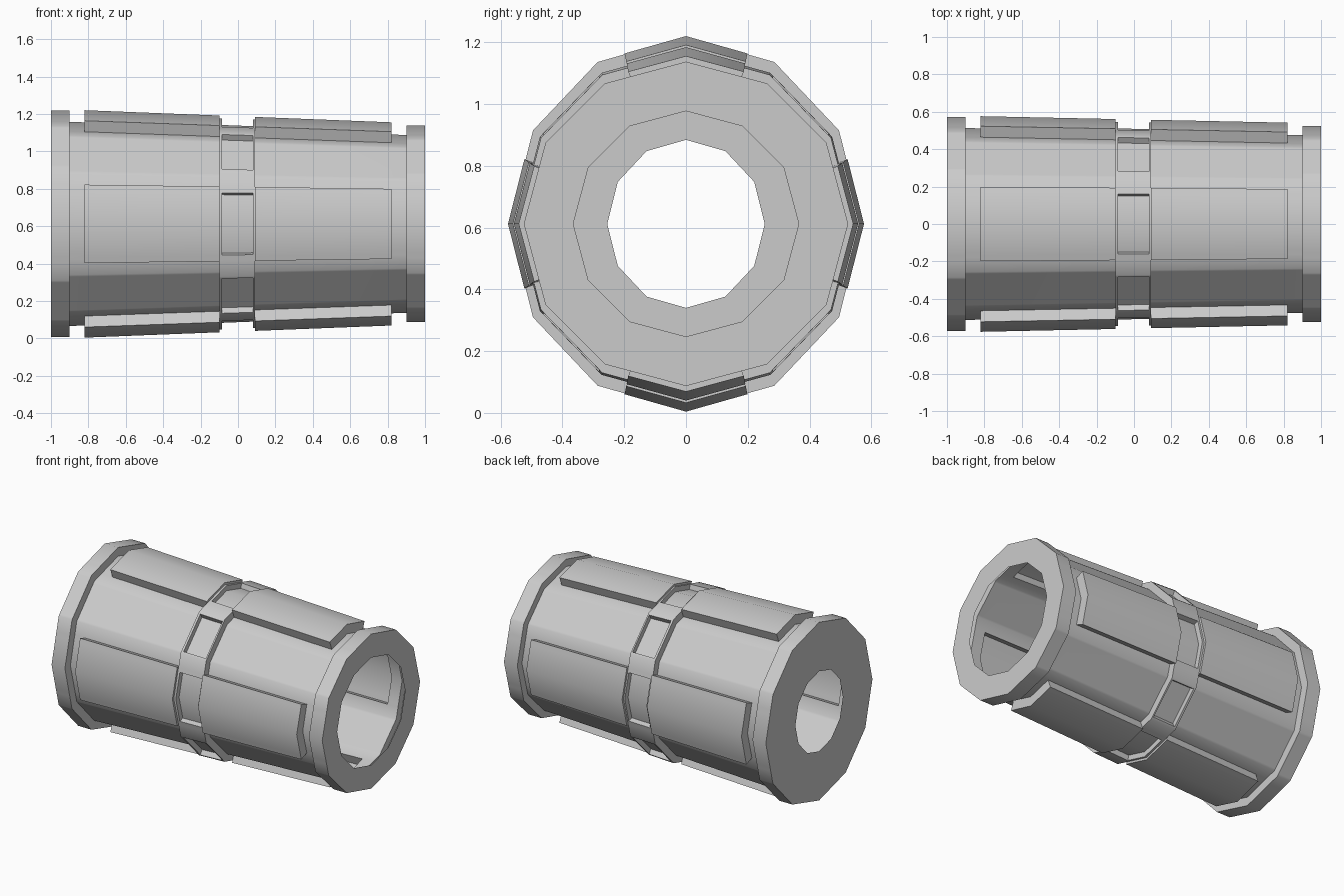
import bpy, bmesh
from math import sin, cos, radians

if "Cube" in bpy.data.objects:
    bpy.data.objects.remove(bpy.data.objects["Cube"])

ZC = 0.612          # height of the tube axis
SIDES = 12


def base_radii(x):
    """Tapered, slightly oval core: radius along y and along z."""
    t = (min(max(x, -0.9), 0.9) + 0.9) / 1.8
    return 0.513 + (0.475 - 0.513) * t, 0.546 + (0.475 - 0.546) * t


def ring_point(x, a, ry, rz):
    """Point on a 12-gon; a counts facets and starts at the top corner."""
    i = int(a // 1)
    f = a - i
    p, q = radians(30 * i), radians(30 * (i + 1))
    y = ry * (sin(p) * (1 - f) + sin(q) * f)
    z = rz * (cos(p) * (1 - f) + cos(q) * f)
    return (x, y, ZC + z)


def skin_point(x, a, off):
    ry, rz = base_radii(x)
    return ring_point(x, a, ry + off, rz + off)


def offset(x, a):
    """Raised height of the skin: flanges, pads, middle band, windows."""
    if x < -0.9:
        return 0.059
    if x > 0.9:
        return 0.05
    d = a % 3
    d_corner = min(d, 3 - d)
    if -0.1 < x < 0.09:
        window = d_corner < 0.59 or d_corner > 1.05
        return 0.015 if window and -0.085 < x < 0.08 else 0.05
    if abs(x) < 0.82 and d_corner < 0.69:
        return 0.065
    return 0.0


def finish(bm, name):
    bmesh.ops.remove_doubles(bm, verts=bm.verts, dist=1e-5)
    me = bpy.data.meshes.new(name)
    bm.to_mesh(me)
    bm.free()
    ob = bpy.data.objects.new(name, me)
    bpy.context.collection.objects.link(ob)
    bpy.context.view_layer.objects.active = ob
    ob.select_set(True)
    bpy.ops.object.shade_smooth_by_angle(angle=radians(35))
    ob.select_set(False)


# Sleeve skin: stepped cells on a grid, with walls wherever the height changes
xs = [-1, -0.9, -0.82, -0.1, -0.085, 0.08, 0.09, 0.82, 0.9, 1]
quarter = [0, 0.59, 0.69, 1, 1.05, 1.95, 2, 2.31, 2.41]
cols = [3 * q + c for q in range(4) for c in quarter] + [12]
bm = bmesh.new()


def quad(*pts):
    bm.faces.new([bm.verts.new(p) for p in pts])


for i in range(len(xs) - 1):
    x0, x1 = xs[i], xs[i + 1]
    xm = (x0 + x1) / 2
    for j in range(len(cols) - 1):
        a0, a1 = cols[j], cols[j + 1]
        am = (a0 + a1) / 2
        h = offset(xm, am)
        quad(skin_point(x0, a0, h), skin_point(x0, a1, h),
             skin_point(x1, a1, h), skin_point(x1, a0, h))
        # wall towards the next cell along x
        if i < len(xs) - 2:
            k = offset((x1 + xs[i + 2]) / 2, am)
            if k != h:
                quad(skin_point(x1, a0, h), skin_point(x1, a1, h),
                     skin_point(x1, a1, k), skin_point(x1, a0, k))
        # wall towards the next cell around the ring
        a2 = cols[j + 2] if j < len(cols) - 2 else 12 + quarter[1]
        k = offset(xm, (a1 + a2) / 2)
        if k != h:
            quad(skin_point(x0, a1, h), skin_point(x0, a1, k),
                 skin_point(x1, a1, k), skin_point(x1, a1, h))
bmesh.ops.remove_doubles(bm, verts=bm.verts, dist=1e-5)
bmesh.ops.recalc_face_normals(bm, faces=bm.faces)
# keep the skin facing outward
bm.faces.ensure_lookup_table()
f = bm.faces[0]
c = f.calc_center_median()
if f.normal.y * c.y + f.normal.z * (c.z - ZC) < 0:
    bmesh.ops.reverse_faces(bm, faces=bm.faces)
finish(bm, "sleeve_skin")

# End caps: flat rings, small opening on the left, large one on the right
for name, x, (oy, oz), (iy, iz) in (
        ("left_end_cap", -1, (0.572, 0.605), (0.255, 0.272)),
        ("right_end_cap", 1, (0.525, 0.525), (0.365, 0.365))):
    bm = bmesh.new()
    for k in range(SIDES):
        pts = [ring_point(x, k, oy, oz), ring_point(x, k, iy, iz),
               ring_point(x, k + 1, iy, iz), ring_point(x, k + 1, oy, oz)]
        quad(*(pts if x > 0 else pts[::-1]))
    bm.normal_update()
    if sum(f.normal.x for f in bm.faces) * x < 0:
        bmesh.ops.reverse_faces(bm, faces=bm.faces)
    finish(bm, name)
